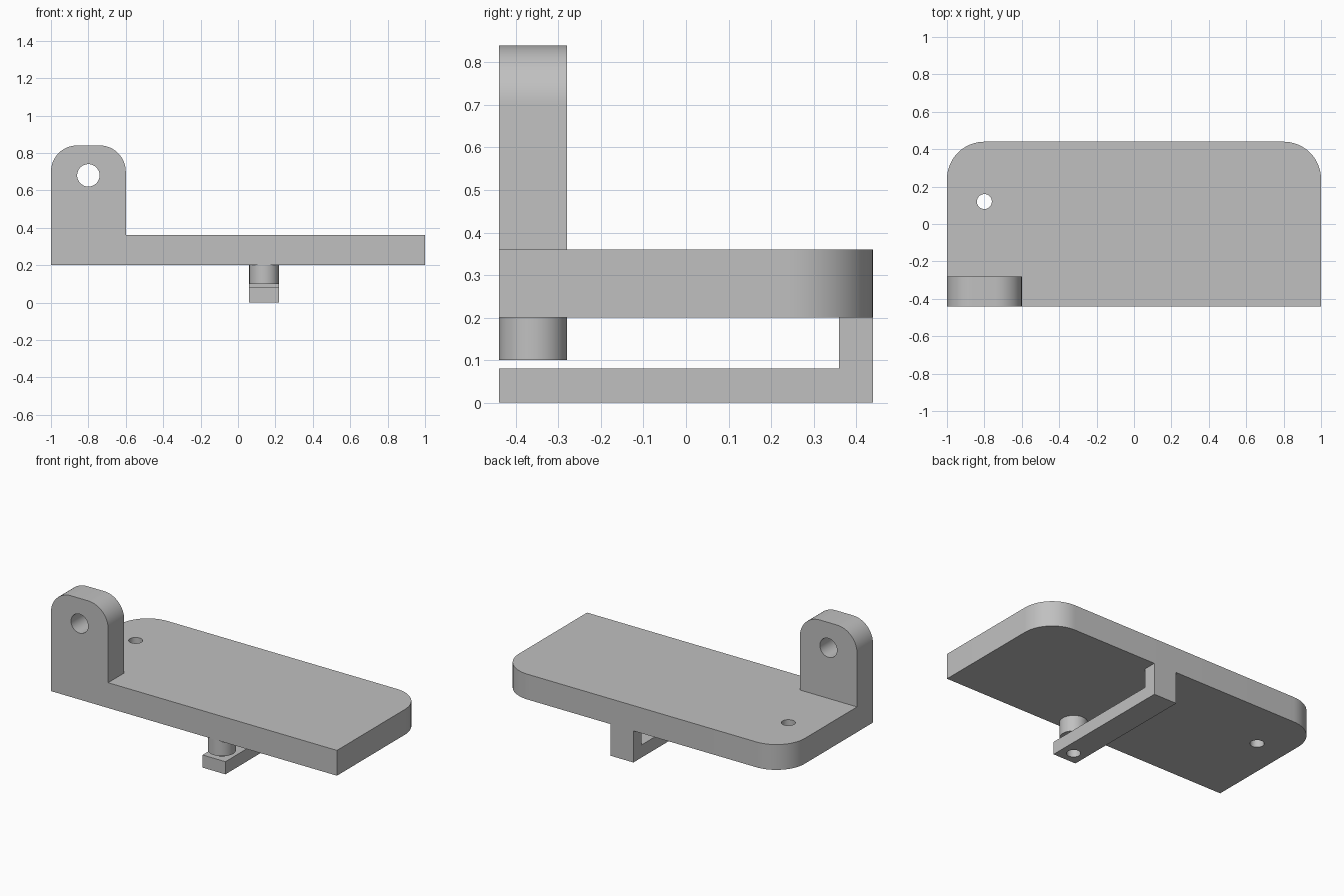
import bpy, bmesh, math
from mathutils import Vector

cube = bpy.data.objects.get("Cube")
if cube:
    bpy.data.objects.remove(cube, do_unlink=True)

grey = bpy.data.materials.new("plain grey")
grey.use_nodes = True
colour = (0.53, 0.53, 0.53, 1)
grey.diffuse_color = colour
bsdf = next(n for n in grey.node_tree.nodes if n.type == 'BSDF_PRINCIPLED')
bsdf.inputs["Base Color"].default_value = colour

# For each extrusion axis, the two axes of the profile plane
PLANE = {0: (1, 2), 1: (0, 2), 2: (0, 1)}


def arc(cx, cy, r, start, end, steps=16):
    """Points along an arc, angles in degrees."""
    angles = [math.radians(start + (end - start) * i / steps) for i in range(steps + 1)]
    return [(cx + r * math.cos(a), cy + r * math.sin(a)) for a in angles]


def circle(cx, cy, r):
    return arc(cx, cy, r, 0, 360, 48)[:-1]


def round_top(x0, x1, y0, y1, r):
    """Rectangle whose two upper corners are rounded."""
    return ([(x0, y0), (x1, y0)] + arc(x1 - r, y1 - r, r, 0, 90)
            + arc(x0 + r, y1 - r, r, 90, 180))


def extrude(name, profile, axis, low, high):
    """Solid made by sweeping a profile along one axis."""
    bm = bmesh.new()
    u, v = PLANE[axis]
    verts = []
    for a, b in profile:
        co = Vector()
        co[u], co[v], co[axis] = a, b, low
        verts.append(bm.verts.new(co))
    face = bm.faces.new(verts)
    sweep = Vector()
    sweep[axis] = high - low
    made = bmesh.ops.extrude_face_region(bm, geom=[face], use_keep_orig=True)
    bmesh.ops.translate(bm, vec=sweep,
                        verts=[g for g in made["geom"] if isinstance(g, bmesh.types.BMVert)])
    bmesh.ops.recalc_face_normals(bm, faces=bm.faces[:])
    mesh = bpy.data.meshes.new(name)
    bm.to_mesh(mesh)
    bm.free()
    mesh.materials.append(grey)
    obj = bpy.data.objects.new(name, mesh)
    bpy.context.collection.objects.link(obj)
    return obj


def select(obj):
    bpy.ops.object.select_all(action='DESELECT')
    obj.select_set(True)
    bpy.context.view_layer.objects.active = obj


def drill(obj, centre, r, axis):
    """Cut a round through hole along one axis."""
    cutter = extrude("hole_cutter", circle(*centre, r), axis, -1.5, 1.5)
    mod = obj.modifiers.new("hole", 'BOOLEAN')
    mod.operation, mod.solver, mod.object = 'DIFFERENCE', 'EXACT', cutter
    select(obj)
    bpy.ops.object.modifier_apply(modifier=mod.name)
    bpy.data.objects.remove(cutter, do_unlink=True)


# Base plate with rounded back corners and a small hole
plate = extrude("base_plate", round_top(-1, 1, -0.44, 0.44, 0.2), 2, 0.2, 0.36)
drill(plate, (-0.8, 0.12), 0.04, 2)

# Upright lug with rounded top and a pivot hole
lug = extrude("upright_lug", round_top(-1, -0.6, 0.36, 0.84, 0.14), 1, -0.44, -0.28)
drill(lug, (-0.8, 0.68), 0.06, 1)

# Boss hanging under the plate
boss = extrude("round_boss", circle(0.14, -0.36, 0.08), 2, 0.1, 0.2)

# L-shaped arm running under the plate, drilled below the boss
arm_profile = [(-0.44, 0), (0.44, 0), (0.44, 0.2), (0.36, 0.2), (0.36, 0.08), (-0.44, 0.08)]
arm = extrude("hook_arm", arm_profile, 0, 0.06, 0.22)
drill(arm, (0.14, -0.36), 0.04, 2)

for part in (plate, lug, boss, arm):
    select(part)
    bpy.ops.object.shade_smooth_by_angle(angle=math.radians(30))
